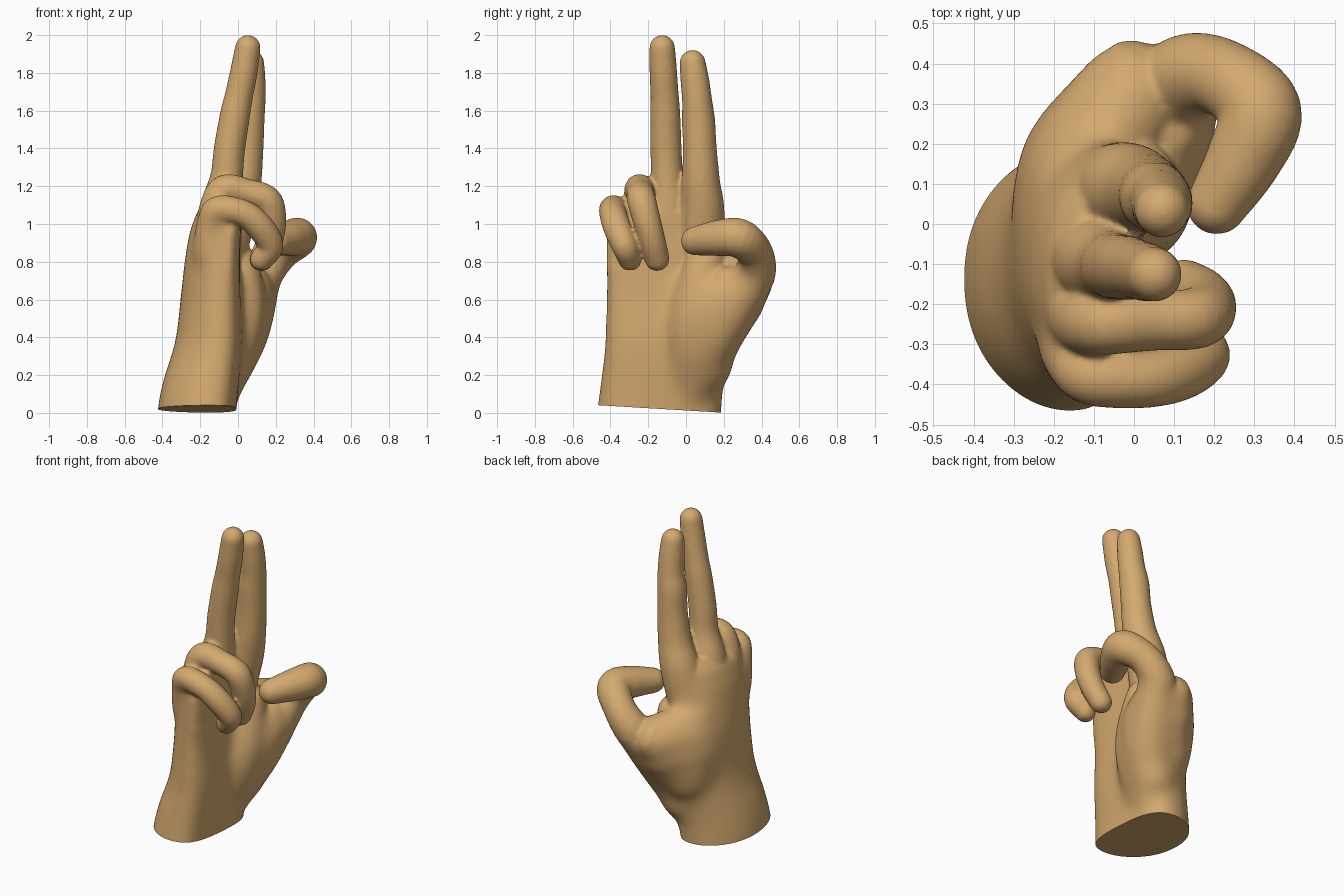
import bpy, bmesh, math
from mathutils import Vector

if "Cube" in bpy.data.objects:
    bpy.data.objects.remove(bpy.data.objects["Cube"])

bm = bmesh.new()
SIDES = 24


def skin(rings):
    """Bridge a list of closed rings and cap both ends."""
    rows = [[bm.verts.new(p) for p in r] for r in rings]
    n = len(rows[0])
    for a, b in zip(rows, rows[1:]):
        for i in range(n):
            j = (i + 1) % n
            bm.faces.new((a[i], a[j], b[j], b[i]))
    bm.faces.new(rows[0][::-1])
    bm.faces.new(rows[-1])


def spline(pts, steps=6):
    """Catmull-Rom through (x, y, z, radius) points."""
    p = [Vector(q) for q in pts]
    p = [p[0] * 2 - p[1]] + p + [p[-1] * 2 - p[-2]]
    out = []
    for i in range(1, len(p) - 2):
        a, b, c, d = p[i - 1:i + 3]
        for s in range(steps):
            t = s / steps
            out.append(0.5 * (2 * b + (c - a) * t + (2 * a - 5 * b + 4 * c - d) * t * t
                              + (3 * b - a - 3 * c + d) * t ** 3))
    return out + [p[-2]]


def digit(pts):
    """Round-ended tube along a path; last point is the centre of the tip."""
    path = spline(pts)
    cs = [Vector(q[:3]) for q in path]
    rs = [q[3] + 0.002 for q in path]
    tans = [(cs[min(i + 1, len(cs) - 1)] - cs[max(i - 1, 0)]).normalized()
            for i in range(len(cs))]
    caps = [math.radians(a) for a in (80, 60, 40, 20)]
    stations = [(cs[0] - tans[0] * rs[0] * math.sin(a), tans[0], rs[0] * math.cos(a))
                for a in caps]
    stations += list(zip(cs, tans, rs))
    stations += [(cs[-1] + tans[-1] * rs[-1] * math.sin(a), tans[-1], rs[-1] * math.cos(a))
                 for a in reversed(caps)]
    u = tans[0].orthogonal().normalized()
    rings = []
    for c, t, r in stations:
        u = (u - t * u.dot(t)).normalized()
        v = t.cross(u)
        rings.append([c + (u * math.cos(k) + v * math.sin(k)) * r
                      for k in (2 * math.pi * i / SIDES for i in range(SIDES))])
    skin(rings)


# wrist and palm, back edge rounder than the palm side: z, x min, x max, y min, y max
sections = [(-0.15, -0.44, -0.02, -0.48, 0.18), (0.0, -0.43, -0.01, -0.477, 0.19),
            (0.1, -0.415, 0.0, -0.462, 0.195), (0.2, -0.39, 0.01, -0.45, 0.21),
            (0.3, -0.355, 0.02, -0.437, 0.24), (0.4, -0.328, 0.025, -0.43, 0.265),
            (0.6, -0.305, 0.015, -0.426, 0.285), (0.8, -0.285, 0.01, -0.424, 0.225),
            (0.95, -0.26, 0.015, -0.422, 0.195), (1.06, -0.22, 0.02, -0.4, 0.175),
            (1.13, -0.16, 0.0, -0.3, 0.13)]
rings = []
for z, x0, x1, y0, y1 in sections:
    ring = []
    for i in range(40):
        k = 2 * math.pi * i / 40
        c, s = math.cos(k), math.sin(k)
        e = 0.9
        ring.append(((x0 + x1) / 2 + (x1 - x0) / 2 * math.copysign(abs(c) ** e, c) + 0.06 * s * s,
                     (y0 + y1) / 2 + (y1 - y0) / 2 * math.copysign(abs(s) ** e, s), z))
    rings.append(ring)
skin(rings)

# index finger
digit([(-0.12, 0.06, 0.7, 0.13), (-0.025, 0.085, 1.05, 0.118), (0.022, 0.079, 1.22, 0.1),
       (0.045, 0.073, 1.4, 0.088), (0.053, 0.066, 1.55, 0.086), (0.066, 0.059, 1.65, 0.078),
       (0.07, 0.047, 1.76, 0.074), (0.07, 0.035, 1.853, 0.067)])
# middle finger
digit([(-0.13, -0.07, 0.8, 0.13), (-0.09, -0.09, 1.08, 0.112), (-0.06, -0.1, 1.25, 0.085),
       (-0.045, -0.106, 1.4, 0.081), (-0.015, -0.11, 1.58, 0.078), (0.005, -0.113, 1.68, 0.073),
       (0.03, -0.12, 1.8, 0.071), (0.052, -0.126, 1.933, 0.066)])
# ring finger, curled
digit([(-0.14, -0.2, 0.9, 0.1), (-0.12, -0.24, 1.08, 0.085), (-0.07, -0.245, 1.18, 0.08),
       (0.05, -0.242, 1.165, 0.072), (0.155, -0.235, 1.125, 0.075), (0.182, -0.208, 1.02, 0.072),
       (0.167, -0.178, 0.91, 0.068), (0.125, -0.153, 0.815, 0.064)])
# little finger, curled
digit([(-0.15, -0.31, 0.85, 0.095), (-0.14, -0.345, 1.0, 0.08), (-0.1, -0.38, 1.075, 0.074),
       (0.03, -0.387, 1.055, 0.07), (0.12, -0.364, 0.98, 0.072), (0.172, -0.325, 0.885, 0.067),
       (0.125, -0.297, 0.812, 0.06)])
# thumb with its fleshy base
digit([(-0.16, -0.01, 0.02, 0.13), (-0.1, 0.055, 0.2, 0.15), (0.005, 0.145, 0.41, 0.155),
       (0.07, 0.265, 0.59, 0.138), (0.13, 0.362, 0.732, 0.11), (0.222, 0.365, 0.845, 0.094),
       (0.315, 0.282, 0.925, 0.102), (0.275, 0.165, 0.925, 0.093), (0.207, 0.05, 0.91, 0.075)])
# web, a fan between thumb base and back of the hand
for z, r in ((0.42, 0.15), (0.5, 0.16), (0.59, 0.165), (0.68, 0.15)):
    digit([(-0.145, 0.02, z, r), (-0.12, 0.15, z, r),
           (-0.055 + 0.25 * (z - 0.5), 0.21 + 0.6 * (z - 0.5), z, r - 0.01)])
digit([(-0.13, 0.08, 0.78, 0.13), (-0.075, 0.2, 0.73, 0.13), (-0.01, 0.305, 0.69, 0.138)])
# heel of the palm below the thumb
digit([(-0.1, -0.02, 0.15, 0.11), (-0.04, 0.02, 0.3, 0.13), (0.005, 0.03, 0.45, 0.13),
       (0.02, 0.06, 0.6, 0.125), (0.0, 0.1, 0.78, 0.11)])
digit([(-0.06, 0.11, 0.25, 0.14), (0.02, 0.12, 0.45, 0.14), (0.065, 0.18, 0.58, 0.13),
       (0.06, 0.22, 0.66, 0.12)])

bmesh.ops.recalc_face_normals(bm, faces=bm.faces)
me = bpy.data.meshes.new("hand")
bm.to_mesh(me)
bm.free()
hand = bpy.data.objects.new("hand", me)
bpy.context.collection.objects.link(hand)
bpy.context.view_layer.objects.active = hand
hand.select_set(True)

# fuse into one skin
m = hand.modifiers.new("fuse", 'REMESH')
m.mode = 'VOXEL'
m.voxel_size = 0.0095
bpy.ops.object.modifier_apply(modifier="fuse")

# soften the palm and the back of the hand more than the digits
group = hand.vertex_groups.new(name="palm")
for v in hand.data.vertices:
    x, y, z = v.co
    low = (0.76 - z) / 0.1 - max(0, y - 0.33) * 5
    back = (1.1 - z) / 0.2 if x < -0.05 else 0
    w = max(0.0, min(1.0, max(low, back)))
    if w:
        group.add([v.index], w, 'REPLACE')
for name, count, vg in (("soften_palm", 200, "palm"), ("soften", 9, "")):
    s = hand.modifiers.new(name, 'SMOOTH')
    s.factor = 0.5
    s.iterations = count
    s.vertex_group = vg
    bpy.ops.object.modifier_apply(modifier=name)

# slanted flat cut at the wrist
bm = bmesh.new()
bm.from_mesh(hand.data)
cut = bmesh.ops.bisect_plane(bm, geom=bm.verts[:] + bm.edges[:] + bm.faces[:],
                             plane_co=(0, 0.18, 0.002), plane_no=(0, 0.06, 1), clear_inner=True)
edges = [e for e in cut["geom_cut"] if isinstance(e, bmesh.types.BMEdge)]
bmesh.ops.contextual_create(bm, geom=edges)
bmesh.ops.recalc_face_normals(bm, faces=bm.faces)
bm.to_mesh(hand.data)
bm.free()

skin_mat = bpy.data.materials.new("skin")
skin_mat.diffuse_color = (0.66, 0.40, 0.16, 1)
skin_mat.use_nodes = True
skin_mat.node_tree.nodes["Principled BSDF"].inputs["Base Color"].default_value = skin_mat.diffuse_color
hand.data.materials.clear()
hand.data.materials.append(skin_mat)
bpy.ops.object.shade_smooth_by_angle(angle=math.radians(50))
